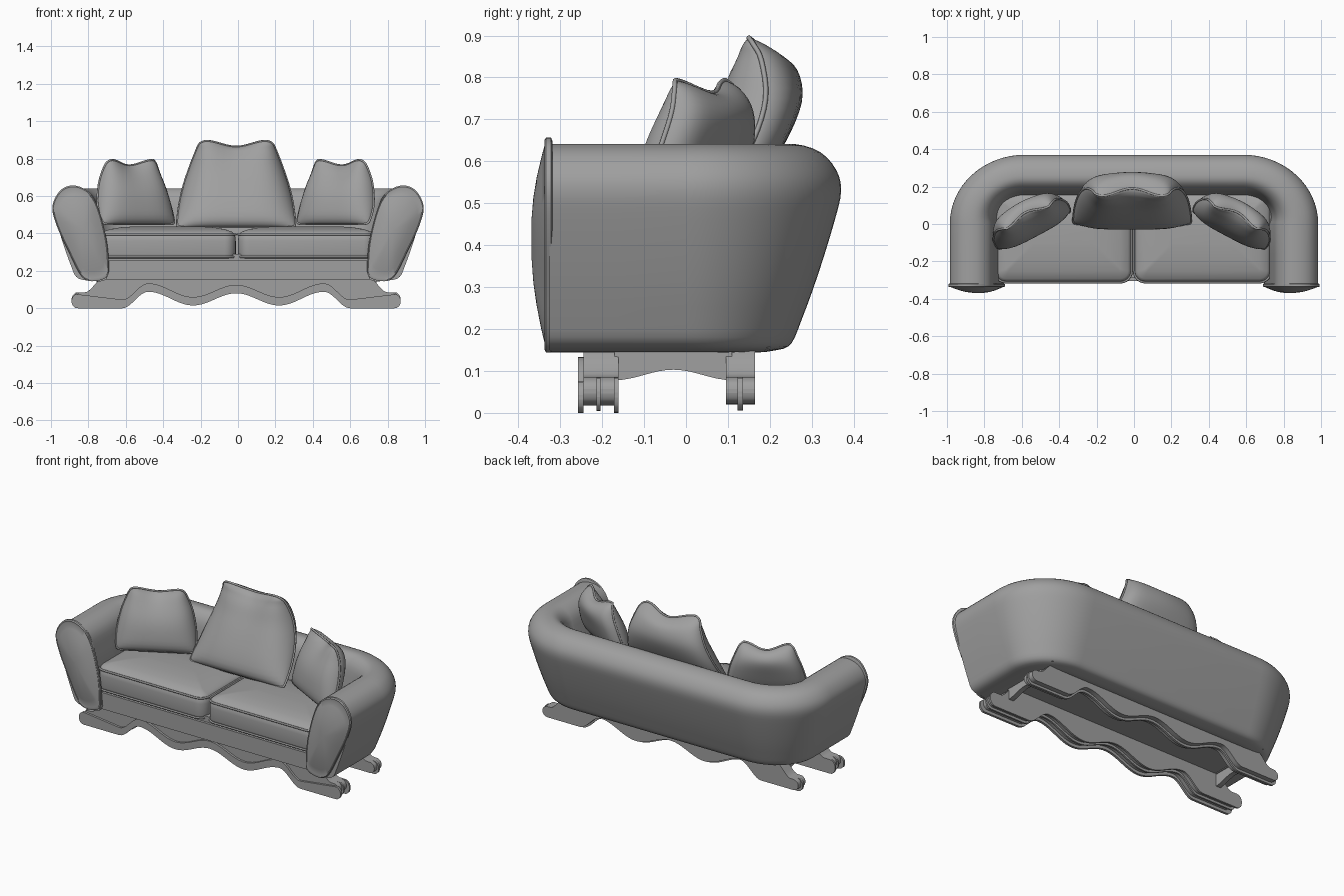
import bpy, bmesh, math
from mathutils import Vector

if "Cube" in bpy.data.objects:
    bpy.data.objects.remove(bpy.data.objects["Cube"])

# Dark grey upholstery and wood
GREY = bpy.data.materials.new("dark_grey")
GREY.diffuse_color = (.35, .35, .35, 1)
GREY.use_nodes = True
GREY.node_tree.nodes["Principled BSDF"].inputs["Base Color"].default_value = GREY.diffuse_color


def make(name, verts, faces, angle=40):
    bm = bmesh.new()
    vs = [bm.verts.new(v) for v in verts]
    for f in faces:
        bm.faces.new([vs[i] for i in f])
    bmesh.ops.remove_doubles(bm, verts=bm.verts, dist=0.00001)
    bmesh.ops.recalc_face_normals(bm, faces=bm.faces)
    me = bpy.data.meshes.new(name)
    bm.to_mesh(me)
    bm.free()
    me.polygons.foreach_set("use_smooth", [True] * len(me.polygons))
    me.set_sharp_from_angle(angle=math.radians(angle))
    me.materials.append(GREY)
    ob = bpy.data.objects.new(name, me)
    bpy.context.collection.objects.link(ob)
    return ob


def loft(name, rings, angle=40):
    """Skin a list of closed rings and cap both ends."""
    n, m = len(rings[0]), len(rings)
    faces = [(i * n + j, i * n + (j + 1) % n, (i + 1) * n + (j + 1) % n, (i + 1) * n + j)
             for i in range(m - 1) for j in range(n)]
    faces += [tuple(range(n)), tuple(range((m - 1) * n, m * n))]
    return make(name, [p for r in rings for p in r], faces, angle)


def spline(p0, p1, p2, p3, t):
    return 0.5 * (2 * p1 + (p2 - p0) * t + (2 * p0 - 5 * p1 + 4 * p2 - p3) * t * t
                  + (3 * p1 - p0 - 3 * p2 + p3) * t ** 3)


def smooth_loop(pts, k=4):
    v = [Vector(p) for p in pts]
    n = len(v)
    return [spline(v[i - 1], v[i], v[(i + 1) % n], v[(i + 2) % n], j / k)
            for i in range(n) for j in range(k)]


def smooth_rows(pts, k=4):
    v = [Vector(p) for p in pts]
    v = [2 * v[0] - v[1]] + v + [2 * v[-1] - v[-2]]
    out = [spline(*v[i:i + 4], j / k) for i in range(len(v) - 3) for j in range(k)]
    return out + [v[-2]]


def piping(name, pts, r):
    cu = bpy.data.curves.new(name, 'CURVE')
    cu.dimensions = '3D'
    cu.bevel_depth = r
    cu.bevel_resolution = 1
    s = cu.splines.new('POLY')
    s.points.add(len(pts) - 1)
    for p, q in zip(s.points, pts):
        p.co = (*q, 1)
    s.use_cyclic_u = True
    cu.materials.append(GREY)
    ob = bpy.data.objects.new(name, cu)
    bpy.context.collection.objects.link(ob)
    return ob


def box(name, x0, x1, y0, y1, z0, z1):
    return loft(name, [[(x0, y0, z), (x1, y0, z), (x1, y1, z), (x0, y1, z)] for z in (z0, z1)])


# Wrap-around arms and back: one profile (outward offset, z) swept on a U path
profile = smooth_loop([(-.28, .152), (-.17, .15), (-.12, .168), (-.095, .22), (-.055, .33),
                       (-.015, .46), (0, .53), (-.012, .58), (-.05, .622), (-.11, .641),
                       (-.17, .632), (-.22, .585), (-.242, .5), (-.26, .4), (-.28, .25)], 3)
right = [((.985, -.325), (1, 0)), ((.985, -.16), (1, 0))]
for i in range(17):
    a = math.pi / 2 * i / 16
    c, s = math.cos(a), math.sin(a)
    right.append(((.585 + .40 * c, .37 * s), Vector((c / .40, s / .37)).normalized()))
path = right + [((-p[0], p[1]), (-n[0], n[1])) for p, n in reversed(right)]
rings = []
for p, n in path:
    thin = 1 - .3 * n[1]  # the back is thinner than the arms
    prof = [(d if d > -.11 else -.11 + (d + .11) * thin, z) for d, z in profile]
    rings.append([(p[0] + n[0] * d, p[1] + n[1] * d, z) for d, z in prof])
loft("arms_and_back", rings)

# Domed arm fronts with a raised rim
outline = smooth_loop([(.705, .165), (.69, .21), (.70, .35), (.735, .5), (.775, .595), (.83, .643),
                       (.895, .656), (.955, .625), (.993, .54), (.965, .43), (.90, .29),
                       (.85, .19), (.81, .15), (.755, .146)])
centre = Vector((.83, .42))
for side, sx in (("right", 1), ("left", -1)):
    rings = []
    for k, y in ((.96, -.318), (1, -.322), (1, -.334), (.97, -.338), (.94, -.336), (.8, -.345),
                 (.6, -.356), (.4, -.364), (.2, -.368), (.05, -.369)):
        r = [centre + (p - centre) * k for p in outline]
        rings.append([(sx * p.x, y, p.y) for p in r])
    loft(side + "_arm_front", rings)

# Seat frame
box("seat_base", -.74, .74, -.305, .2, .155, .255)
box("seat_deck", -.72, .72, -.29, .2, .25, .29)


# Seat cushions
def round_rect(cx, cy, hx, hy, r, z):
    pts = []
    for q, (ux, uy) in enumerate(((1, 1), (-1, 1), (-1, -1), (1, -1))):
        for i in range(7):
            a = math.pi / 2 * (q + i / 6)
            pts.append((cx + ux * (hx - r) + r * math.cos(a),
                        cy + uy * (hy - r) + r * math.sin(a), z))
    return pts


for side, sx in (("right", 1), ("left", -1)):
    cx, cy, hx, hy = sx * .372 - .006, -.07, .366, .242
    rings = [round_rect(cx, cy, hx - i, hy - i, max(.06 - i, .012), z) for i, z in
             ((.02, .265), (.004, .272), (0, .29), (0, .36), (.004, .395), (.02, .409),
              (.06, .423), (.12, .433), (.2, .438))]
    loft(side + "_seat_cushion", rings, 60)
    for tag, z in (("top", .395), ("bottom", .275)):
        piping(f"{side}_cushion_{tag}_piping", round_rect(cx, cy, hx, hy, .06, z), .006)


# Throw pillows: rows of (z, half width, seam depth), bulging to front and back
def pillow(name, rows, dip, bow, front, back, loc, rot):
    rows = smooth_rows(rows)
    m, n = len(rows), 21
    z0, z1 = rows[0][0], rows[-1][0]
    verts, faces = [], []
    for sgn, t, pu, pv in ((-1, front, 4, 2), (1, back, 6, 4)):
        base = len(verts)
        for z, hw, sy in rows:
            f = (z - z0) / (z1 - z0)
            v = max(-1, min(1, 2 * f - 1))
            for j in range(n):
                u = math.sin(math.pi / 2 * (2 * j / (n - 1) - 1))
                b = max(0, (1 - u ** pu) * (1 - abs(v) ** pv)) ** .6
                sag = (.5 + .5 * math.cos(math.pi * u)) * max(0, f) ** 3
                verts.append((u * hw, sy + bow * sag + sgn * t * b, z - dip * sag))
        faces += [(base + i * n + j, base + i * n + j + 1, base + (i + 1) * n + j + 1,
                   base + (i + 1) * n + j) for i in range(m - 1) for j in range(n - 1)]
    edge = ([verts[j] for j in range(n)] + [verts[i * n + n - 1] for i in range(1, m)]
            + [verts[(m - 1) * n + j] for j in range(n - 2, -1, -1)]
            + [verts[i * n] for i in range(m - 2, 0, -1)])
    for ob in (make(name, verts, faces, 70), piping(name + "_piping", edge, .006)):
        ob.location = loc
        ob.rotation_euler.z = rot


pillow("centre_pillow", [(.435, .295, .0), (.45, .315, .015), (.55, .305, .10), (.65, .283, .16),
                         (.75, .25, .19), (.84, .215, .18), (.88, .195, .16), (.895, .165, .15)],
       .032, .04, .135, .074, (-.01, 0, 0), 0)
side_rows = [(.45, .195, .01), (.465, .218, .02), (.55, .22, .065), (.65, .2, .095),
             (.72, .175, .106), (.775, .15, .1), (.793, .128, .09)]
pillow("right_pillow", side_rows, .03, .03, .092, .066, (.5, -.045, 0), math.radians(-28))
pillow("left_pillow", side_rows, .03, .03, .092, .066, (-.525, -.045, 0), math.radians(28))

# Wavy rails on the floor
WAVE = ((0, .08), (.23, .015), (.47, .088), (.61, 0), (.9, 0))


def wave(x):
    x = abs(x)
    for (xa, za), (xb, zb) in zip(WAVE, WAVE[1:]):
        if x <= xb:
            t = (1 - math.cos(math.pi * (x - xa) / (xb - xa))) / 2
            return za + (zb - za) * t
    return 0


def rail_top(x):
    t = min(1, max(0, (abs(x) - .71) / .1))
    return .16 - .075 * (1 - math.cos(math.pi * t)) / 2


def rail(name, y0, y1, lift, top, length=.88):
    rings = []
    for i in range(-72, 73):
        x = length * math.sin(math.pi / 2 * i / 72) if abs(i) > 66 else \
            length * math.sin(math.pi / 2 * 66 / 72) * i / 66
        lo, hi = wave(x) + lift, top(x)
        e = max(0, (abs(x) - length + .03) / .03)
        k = max(.15, math.sqrt(max(0, 1 - e * e)))
        mid, h = (lo + hi) / 2, (hi - lo) / 2 * k
        x -= .01
        rings.append([(x, y0, mid - h), (x, y1, mid - h), (x, y1, mid + h), (x, y0, mid + h)])
    loft(name, rings, 30)


def band_top(x):
    return wave(x) + (.045 if abs(x) < .6 else .045 + .03 * min(1, (abs(x) - .6) / .25))


rail("front_rail", -.245, -.165, .018, rail_top, .86)
rail("rear_rail", .095, .165, .02, rail_top, .86)
rail("front_trim_band", -.258, -.244, 0, band_top)
rail("front_rail_middle_slat", -.214, -.204, .004, rail_top, .87)
rail("front_rail_back_slat", -.172, -.161, 0, rail_top)
rail("rear_rail_slat", .123, .136, .006, rail_top, .87)

# Arched cross boards joining the rails
for side, sx in (("right", 1), ("left", -1)):
    rings = []
    for i in range(17):
        y = -.17 + .28 * i / 16
        z = .078 + .025 * (1 - math.cos(2 * math.pi * i / 16)) / 2
        rings.append([(sx * .71, y, z), (sx * .74, y, z), (sx * .74, y, .16), (sx * .71, y, .16)])
    loft(side + "_cross_board", rings)
